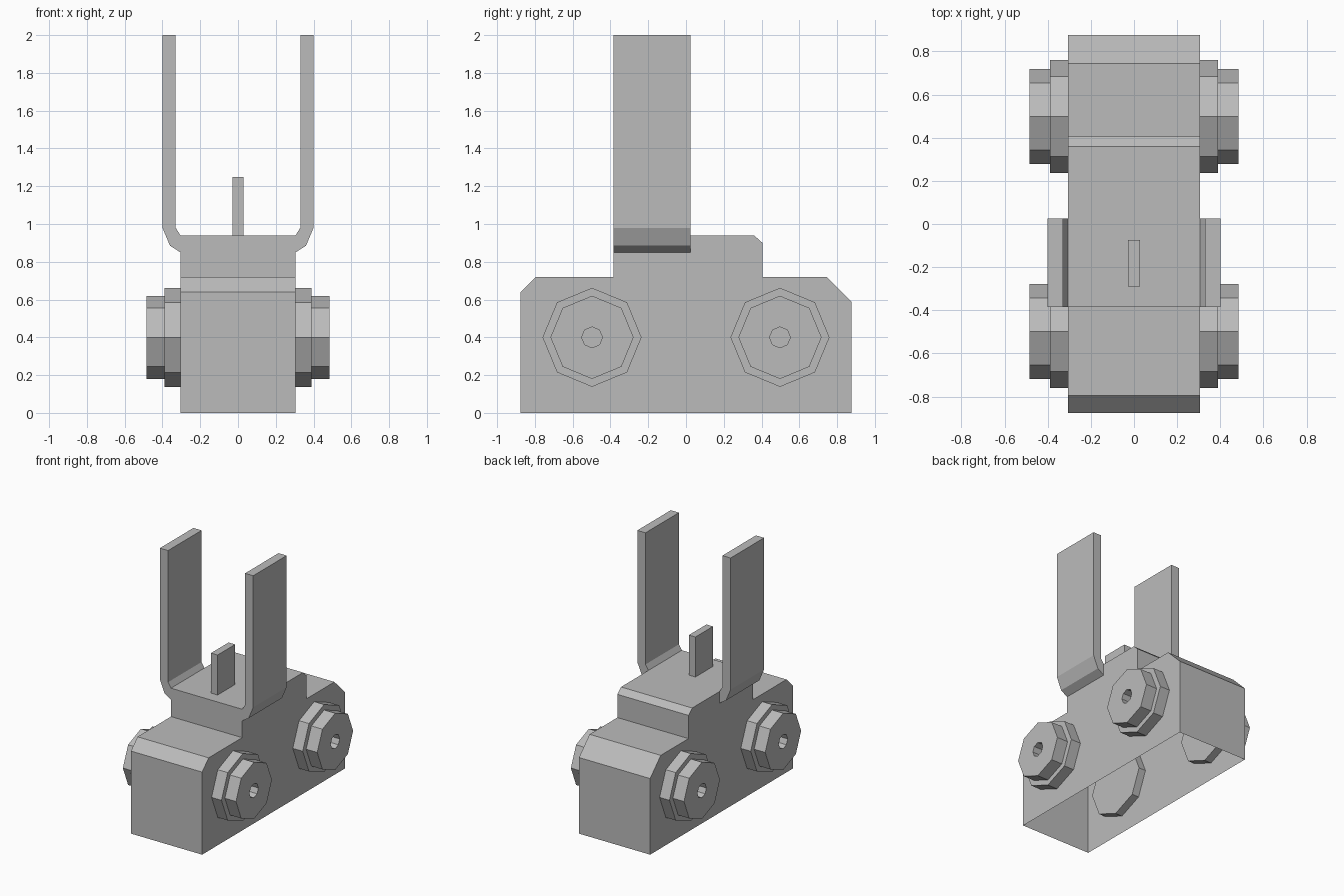
import bpy, bmesh, math

cube = bpy.data.objects.get("Cube")
if cube:
    bpy.data.objects.remove(cube, do_unlink=True)

grey = bpy.data.materials.new("plain_grey")
grey.use_nodes = True
colour = (0.5, 0.5, 0.5, 1)
grey.diffuse_color = colour
grey.node_tree.nodes["Principled BSDF"].inputs["Base Color"].default_value = colour


def finish(name, bm):
    bmesh.ops.recalc_face_normals(bm, faces=bm.faces)
    mesh = bpy.data.meshes.new(name)
    bm.to_mesh(mesh)
    bm.free()
    mesh.materials.append(grey)
    obj = bpy.data.objects.new(name, mesh)
    bpy.context.collection.objects.link(obj)
    return obj


def prism(name, points, offset, open_bottom=False):
    """Extrude a closed 3D outline; optionally remove the face on the ground."""
    bm = bmesh.new()
    face = bm.faces.new([bm.verts.new(p) for p in points])
    result = bmesh.ops.extrude_face_region(bm, geom=[face], use_keep_orig=True)
    moved = [v for v in result["geom"] if isinstance(v, bmesh.types.BMVert)]
    bmesh.ops.translate(bm, vec=offset, verts=moved)
    bmesh.ops.recalc_face_normals(bm, faces=bm.faces)
    if open_bottom:
        floor = [f for f in bm.faces if all(v.co.z < 0.001 for v in f.verts)]
        bmesh.ops.delete(bm, geom=floor, context="FACES")
    return finish(name, bm)


# Stepped body shell, open underneath
half = 0.305
outline = [(-0.875, 0), (0.875, 0), (0.875, 0.59), (0.745, 0.72),
           (0.405, 0.72), (0.405, 0.90), (0.36, 0.94), (-0.385, 0.94),
           (-0.385, 0.72), (-0.795, 0.72), (-0.875, 0.64)]
prism("body_shell", [(-half, y, z) for y, z in outline], (2 * half, 0, 0), True)

# Upright fork arms with bent feet
arm = [(0.305, 0.85), (0.36, 0.885), (0.40, 0.98), (0.40, 2),
       (0.33, 2), (0.33, 0.98), (0.305, 0.94)]
for side, label in ((1, "left"), (-1, "right")):
    prism(label + "_arm", [(side * x, -0.385, z) for x, z in arm], (0, 0.41, 0))

# Small central fin
fin = [(-0.028, 0.94), (0.028, 0.94), (0.028, 1.25), (-0.028, 1.25)]
prism("centre_fin", [(x, -0.29, z) for x, z in fin], (0, 0.215, 0))


# Stepped octagonal wheels with a recessed axle hole
def wheel(name, side, y):
    bm = bmesh.new()
    steps = [(0.245, 0.262), (0.39, 0.262), (0.39, 0.22),
             (0.485, 0.22), (0.485, 0.055), (0.31, 0.055)]
    rings = []
    for x, r in steps:
        angles = [math.tau * i / 8 for i in range(8)]
        rings.append([bm.verts.new((side * x, y + r * math.cos(a),
                                    0.4 + r * math.sin(a))) for a in angles])
    for a, b in zip(rings, rings[1:]):
        for i in range(8):
            j = (i + 1) % 8
            bm.faces.new((a[i], a[j], b[j], b[i]))
    bm.faces.new(rings[0])
    bm.faces.new(rings[-1])
    finish(name, bm)


for side, label in ((1, "left"), (-1, "right")):
    for y, end in ((-0.4975, "front"), (0.4975, "back")):
        wheel(f"{end}_{label}_wheel", side, y)
